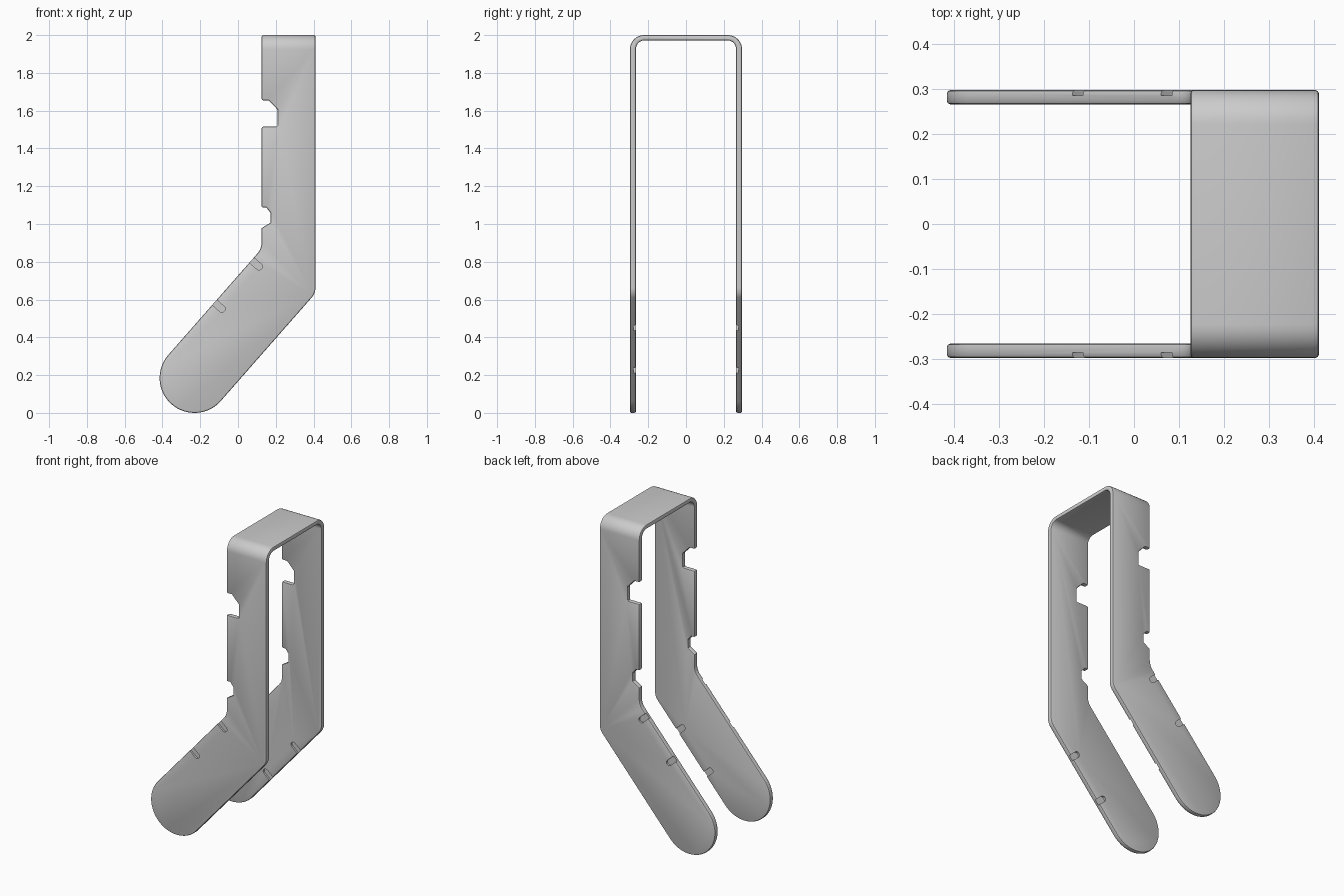
import bpy, bmesh, math
from mathutils import Vector

if "Cube" in bpy.data.objects:
    bpy.data.objects.remove(bpy.data.objects["Cube"])

U = Vector((0.66, 0.751)).normalized()      # direction up the slanted leg
N = Vector((U.y, -U.x))                     # across the leg, towards its lower edge
END, R = Vector((-0.23, 0.185)), 0.185      # rounded foot
HALF, THICK = 0.297, 0.032                  # half width, strap thickness


def fillet(prev, corner, nxt, r, steps=8):
    """Points of an arc that rounds off a corner."""
    p, c, n = Vector(prev), Vector(corner), Vector(nxt)
    a, b = (p - c).normalized(), (n - c).normalized()
    half = a.angle(b) / 2
    centre = c + (a + b).normalized() * (r / math.sin(half))
    s = c + a * (r / math.tan(half)) - centre
    e = c + b * (r / math.tan(half)) - centre
    total = s.angle(e)
    return [centre + (s * math.sin((1 - i / steps) * total)
                      + e * math.sin(i / steps * total)) / math.sin(total)
            for i in range(steps + 1)]


def prism(name, points, place, sweep):
    """Solid made by sweeping a flat outline."""
    bm = bmesh.new()
    face = bm.faces.new([bm.verts.new(place(p)) for p in points])
    res = bmesh.ops.extrude_face_region(bm, geom=[face])
    bmesh.ops.translate(bm, vec=sweep,
                        verts=[v for v in res["geom"] if isinstance(v, bmesh.types.BMVert)])
    bmesh.ops.recalc_face_normals(bm, faces=bm.faces)
    mesh = bpy.data.meshes.new(name)
    bm.to_mesh(mesh)
    bm.free()
    ob = bpy.data.objects.new(name, mesh)
    bpy.context.collection.objects.link(ob)
    return ob


def apply(ob, mod):
    bpy.context.view_layer.objects.active = ob
    bpy.ops.object.modifier_apply(modifier=mod.name)


def boolean(ob, cutter, operation):
    mod = ob.modifiers.new("cut", 'BOOLEAN')
    mod.operation, mod.solver, mod.object = operation, 'EXACT', cutter
    apply(ob, mod)
    bpy.data.objects.remove(cutter)


# Strap: U-shaped section seen from the side, swept along x
def arch(half, top, r):
    pts = [(-half, -0.5), (-half, top), (half, top), (half, -0.5)]
    return ([Vector(pts[0])] + fillet(*pts[0:3], r) + fillet(*pts[1:4], r) + [Vector(pts[3])])


section = arch(HALF, 2.0, 0.075) + arch(HALF - THICK, 2.0 - 0.028, 0.045)[::-1]
strap = prism("bracket_strap", section, lambda p: (-1, p.x, p.y), (2, 0, 0))

# Bent outline with two hook notches, a slanted leg and a round foot
low, high = END + N * R, END - N * R
right = Vector((0.41, low.y + (0.41 - low.x) * U.y / U.x))
inner = Vector((0.125, high.y + (0.125 - high.x) * U.y / U.x))
start = math.atan2(N.y, N.x)
outline = [Vector((0.125, 2.3)), Vector((0.41, 2.3))]
outline += fillet((0.41, 2.3), right, low, 0.08)
outline += [END + R * Vector((math.cos(start - math.pi * i / 32), math.sin(start - math.pi * i / 32)))
            for i in range(33)]
outline += fillet(high, inner, (0.125, 2.3), 0.09)
outline += [Vector(p) for p in (
    (0.125, 0.978), (0.172, 1.007), (0.172, 1.06), (0.15, 1.087), (0.125, 1.087),
    (0.125, 1.515), (0.21, 1.515), (0.21, 1.605), (0.162, 1.655), (0.125, 1.655))]
boolean(strap, prism("outline_cutter", outline, lambda p: (p.x, -0.6, p.y), (0, 1.2, 0)), 'INTERSECT')

# Softened rims
bevel = strap.modifiers.new("rim", 'BEVEL')
bevel.width, bevel.segments = 0.008, 2
bevel.limit_method, bevel.angle_limit = 'ANGLE', math.radians(60)
apply(strap, bevel)


# Shallow round-ended grooves: outer faces at the upper edge, inner faces at the lower edge
def groove(edge, inward, y, depth):
    w, length = 0.018, 0.052
    pts = [edge - inward * 0.04 - U * w]
    for i in range(9):
        a = -math.pi / 2 + math.pi * i / 8
        pts.append(edge + inward * (length + w * math.cos(a)) + U * w * math.sin(a))
    pts.append(edge - inward * 0.04 + U * w)
    cutter = prism("groove_cutter", pts, lambda p: (p.x, y - depth, p.y), (0, 2 * depth, 0))
    boolean(strap, cutter, 'DIFFERENCE')


for side in (-1, 1):
    for t in (0.668, 0.37):
        groove(high + U * t, N, side * HALF, 0.012)
    for t in (0.515, 0.215):
        groove(low + U * t, -N, side * (HALF - THICK), 0.012)

bpy.ops.object.select_all(action='DESELECT')
strap.select_set(True)
bpy.context.view_layer.objects.active = strap
bpy.ops.object.shade_smooth_by_angle(angle=math.radians(30))
